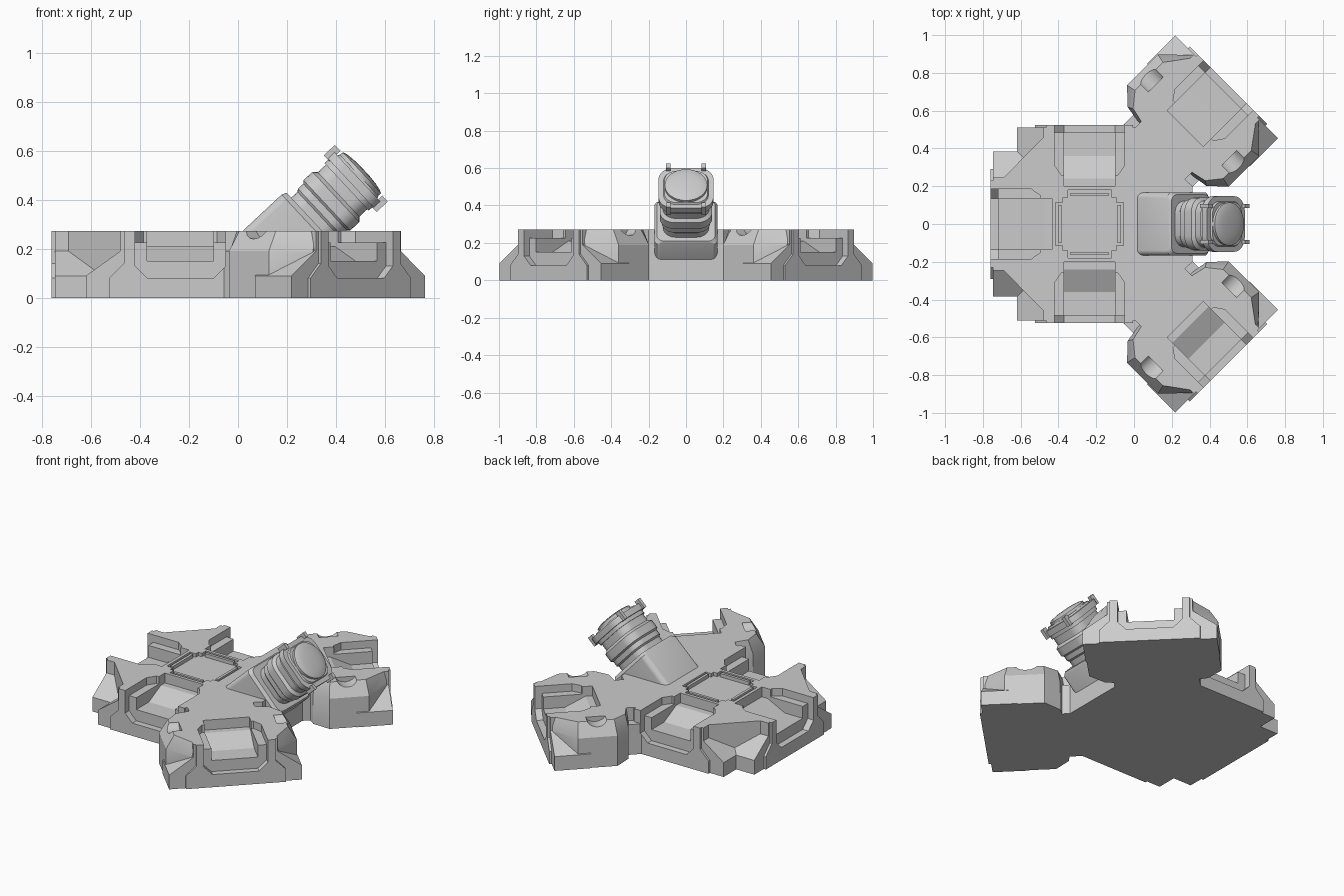
import bpy, bmesh, math
from mathutils import Matrix, Vector

if "Cube" in bpy.data.objects:
    bpy.data.objects.remove(bpy.data.objects["Cube"])

CX, TOP = -0.235, 0.272          # hub centre and deck height


def loft(name, loops, mat=Matrix()):
    """Closed solid through loops of equal point count, capped at both ends."""
    bm = bmesh.new()
    rings = [[bm.verts.new(mat @ Vector(p)) for p in lp] for lp in loops]
    n = len(rings[0])
    for a, b in zip(rings, rings[1:]):
        for i in range(n):
            j = (i + 1) % n
            bm.faces.new((a[i], a[j], b[j], b[i]))
    bm.faces.new(rings[0])
    bm.faces.new(rings[-1])
    bmesh.ops.recalc_face_normals(bm, faces=bm.faces)
    me = bpy.data.meshes.new(name)
    bm.to_mesh(me)
    bm.free()
    ob = bpy.data.objects.new(name, me)
    bpy.context.collection.objects.link(ob)
    return ob


def mirrored(half):
    """Complete a half profile (a, b) by mirroring a."""
    return half + [(-a, b) for a, b in reversed(half)]


def radial(name, prof, r0, r1, mat):
    return loft(name, [[(r, a, z) for a, z in prof] for r in (r0, r1)], mat)


def plate(name, pts, z0, z1, mat):
    return loft(name, [[(x, y, z) for x, y in pts] for z in (z0, z1)], mat)


def box(name, x0, x1, hy, z0, z1, mat):
    return plate(name, [(x0, -hy), (x1, -hy), (x1, hy), (x0, hy)], z0, z1, mat)


def smooth(ob, angle=30):
    bpy.ops.object.select_all(action='DESELECT')
    ob.select_set(True)
    bpy.context.view_layer.objects.active = ob
    bpy.ops.object.shade_smooth_by_angle(angle=math.radians(angle))


def combine(base, others, op):
    """Apply booleans to base and discard the helper solids."""
    for o in others:
        o.hide_render = True
        m = base.modifiers.new(op, 'BOOLEAN')
        m.operation, m.solver, m.object = op, 'EXACT', o
        bpy.context.view_layer.update()
        me = bpy.data.meshes.new_from_object(
            base.evaluated_get(bpy.context.evaluated_depsgraph_get()))
        base.modifiers.clear()
        base.data = me
        bpy.data.objects.remove(o)


def turn(deg, dr=0.0):
    return (Matrix.Translation((CX, 0, 0)) @ Matrix.Rotation(math.radians(deg), 4, 'Z')
            @ Matrix.Translation((dr, 0, 0)))


# Hub: an eight-sided deck
hub_pts = [(.545, -.2), (.545, .2), (.19, .515), (-.19, .515),
           (-.51, .19), (-.51, -.19), (-.19, -.515), (.19, -.515)]
hub = plate("hub_base", hub_pts, 0, TOP, turn(0))

adds, cuts = [], []
shoulder = mirrored([(.385, 0), (.385, .09), (.245, .19), (.245, TOP)])
panel = mirrored([(.29, 0), (.29, .08), (.23, .14), (.23, TOP)])
mouth = mirrored([(.135, .08), (.185, .13), (.185, .32)])
ramp = [(.6, .15), (.36, .15), (.24, .21), (.2, .21), (.2, .32), (.6, .32)]

# Five identical docking bays: three on the hub, two on the angled pods
for deg, dr in ((180, 0), (90, 0), (-90, 0), (45, .515), (-45, .515)):
    m = turn(deg, dr)
    adds.append(radial("shoulder", shoulder, .3, .511, m))
    adds.append(radial("panel", panel, .28, .525, m))
    cuts.append(radial("mouth", mouth, .485, .62, m))
    cuts.append(loft("ramp", [[(r, y, z) for r, z in ramp] for y in (-.135, .135)], m))
    cuts.append(plate("ledge", [(.6, -.185), (.6, .185), (.31, .185), (.26, .15),
                                (.26, -.15), (.31, -.185)], .225, .33, m))

# Angled pods with necks, sloped upper rims and scooped edges
pod_low = [(.565, -.2), (.58, -.295), (.66, -.38), (.89, -.38), (1.015, -.25)]
pod_top = [(.575, -.18), (.595, -.27), (.67, -.33), (.88, -.33), (1.01, -.235)]
for deg in (45, -45):
    m = turn(deg)
    lo, hi = ([*p, *[(a, -b) for a, b in reversed(p)]] for p in (pod_low, pod_top))
    adds.append(loft("pod", [[(a, b, z) for a, b in p]
                             for p, z in ((lo, 0), (lo, .19), (hi, TOP))], m))
    adds.append(box("neck_low", .4, .61, .245, 0, .19, m))
    adds.append(box("neck_top", .4, .61, .19, .1, TOP, m))
    for s in (-1, 1):
        ring = [(.77 + .06 * math.cos(t * math.pi / 8), .285 + .045 * math.sin(t * math.pi / 8))
                for t in range(16)]
        cuts.append(loft("scoop", [[(r, s * y, z) for r, z in ring] for y in (.275, .45)], m))

# Cross-shaped central recess
cuts.append(box("pocket", -.14, .14, .14, .25, .33, turn(0)))
for deg in (0, 90, 180, 270):
    cuts.append(box("cross_arm", .1, .18, .115, .25, .33, turn(deg)))

combine(hub, adds, 'UNION')
combine(hub, cuts, 'DIFFERENCE')
smooth(hub, 25)

# Rails around the central recess
for i in range(4):
    box(f"centre_rail_{i + 1}", .148, .165, .1, .245, TOP, turn(90 * i))

# Inclined tube, built along its local z axis
axis = (Matrix.Translation((.505, 0, .51))
        @ Matrix.Rotation(math.radians(47), 4, 'Y'))


def rounded(s, h, r, hy=None, n=6):
    """Rounded-square section at distance s along the tube."""
    hy = hy or h
    out = []
    for q, (sx, sy) in enumerate(((1, 1), (-1, 1), (-1, -1), (1, -1))):
        for k in range(n + 1):
            t = math.pi / 2 * (q + k / n)
            out.append((sx * (h - r) + r * math.cos(t), sy * (hy - r) + r * math.sin(t), s))
    return out


block = loft("tube_block", [rounded(-.55, .158, .03, .168), rounded(-.3, .158, .03, .168),
                            rounded(-.28, .15, .04, .155)], axis)
smooth(block)

tube = [(-.3, .122), (-.245, .122), (-.235, .13), (-.205, .13), (-.195, .14), (-.145, .14),
        (-.13, .124), (-.085, .124), (-.085, .132), (-.062, .132), (-.062, .147),
        (-.025, .147), (-.025, .12), (-.015, .115)]
smooth(loft("tube", [rounded(s, h, h * .55) for s, h in tube], axis))

# Domed end cap and four latches
cap = [(-.03, .114), (0, .114), (.006, .1), (.011, .07), (.014, .03)]
smooth(loft("tube_cap", [[(r * math.cos(t * math.pi / 16), r * math.sin(t * math.pi / 16), s)
                          for t in range(32)] for s, r in cap], axis))
for i, (sx, sy) in enumerate(((1, 1), (-1, 1), (-1, -1), (1, -1))):
    x0, x1 = sorted((sx * .125, sx * .158))
    box(f"latch_{i + 1}", x0, x1, .011, -.065, -.003,
        axis @ Matrix.Translation((0, sy * .095, 0)))
